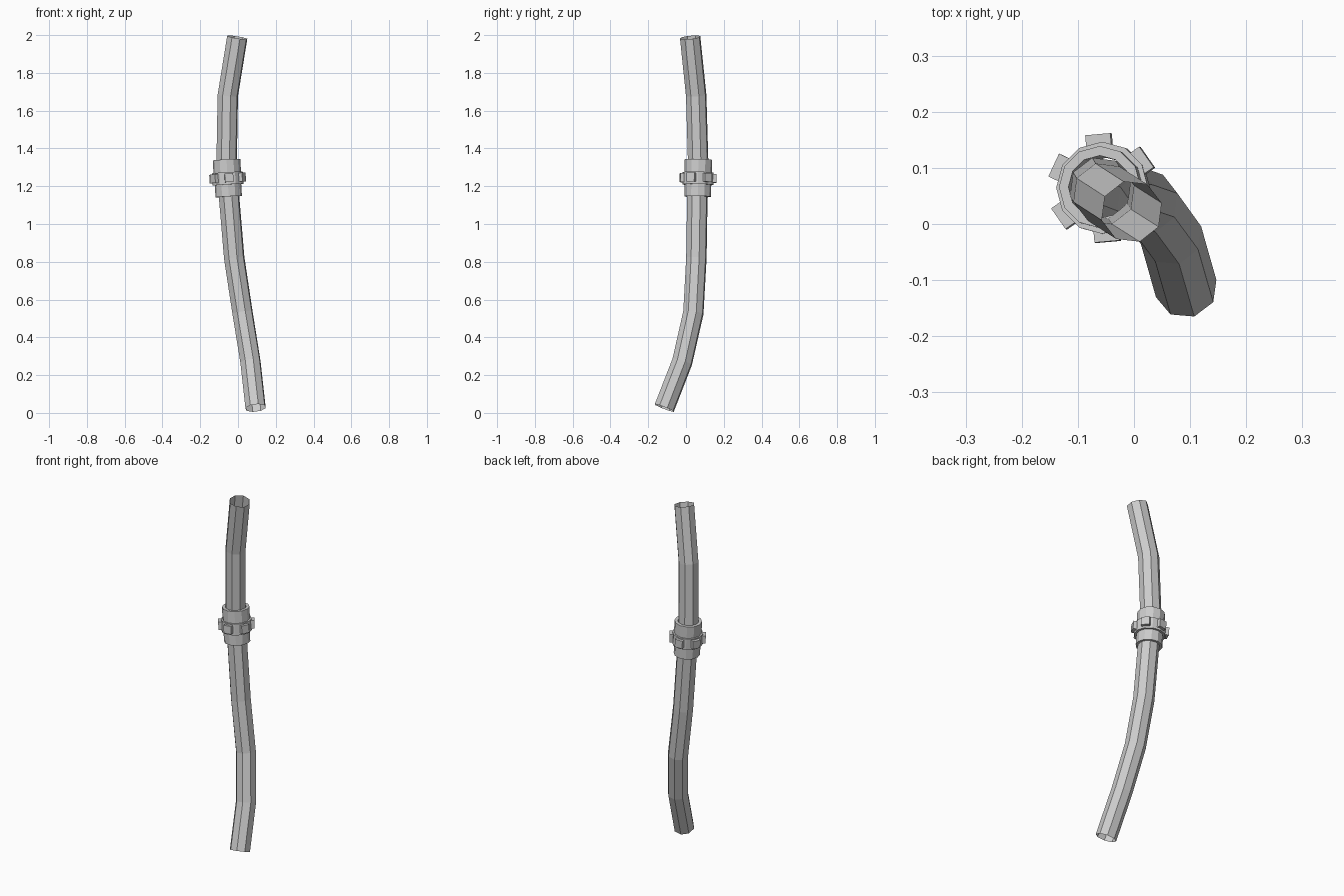
import bpy, bmesh, math
from mathutils import Vector, Matrix

cube = bpy.data.objects.get("Cube")
if cube:
    bpy.data.objects.remove(cube, do_unlink=True)

grey = bpy.data.materials.new("light_grey")
grey.use_nodes = True
colour = (0.6, 0.6, 0.6, 1)
grey.diffuse_color = colour
grey.node_tree.nodes["Principled BSDF"].inputs["Base Color"].default_value = colour


def finish(name, bm):
    mesh = bpy.data.meshes.new(name)
    bm.to_mesh(mesh)
    bm.free()
    mesh.materials.append(grey)
    obj = bpy.data.objects.new(name, mesh)
    bpy.context.collection.objects.link(obj)
    return obj


def bridge(bm, rings, close=False):
    """Join neighbouring vertex rings with quads."""
    n = len(rings[0])
    pairs = list(zip(rings, rings[1:]))
    if close:
        pairs.append((rings[-1], rings[0]))
    for low, high in pairs:
        for i in range(n):
            j = (i + 1) % n
            bm.faces.new((low[i], low[j], high[j], high[i]))


# Bent hose: an open octagonal tube with mitred bends
path = [Vector(p) for p in (
    (0.093, -0.115, 0.026), (0.066, -0.02, 0.27), (0.024, 0.039, 0.53),
    (-0.02, 0.055, 0.82), (-0.052, 0.061, 1.2), (-0.06, 0.064, 1.34),
    (-0.054, 0.054, 1.68), (-0.004, 0.022, 1.988))]
SIDES, RADIUS, TURN = 8, 0.056, math.radians(15)
bm = bmesh.new()
rings = []
for k, centre in enumerate(path):
    before = (centre - path[k - 1]).normalized() if k else None
    after = (path[k + 1] - centre).normalized() if k + 1 < len(path) else None
    axis = ((before or after) + (after or before)).normalized()
    side = Vector((1, 0, 0))
    side = (side - axis * side.dot(axis)).normalized()
    other = axis.cross(side)
    angles = [TURN + math.tau * i / SIDES for i in range(SIDES)]
    rings.append([bm.verts.new(centre + RADIUS * (side * math.cos(a) + other * math.sin(a)))
                  for a in angles])
bridge(bm, rings)
finish("hose", bm)

# Stepped coupling collar, following the lean of the hose
lean = Vector((-0.06, 0.02, 1)).to_track_quat('Z', 'Y').to_matrix().to_4x4()
place = Matrix.Translation((-0.055, 0.064, 1.243)) @ lean
heading = math.atan2((place @ Vector((1, 0, 0)) - place.translation).y,
                     (place @ Vector((1, 0, 0)) - place.translation).x)
place = place @ Matrix.Rotation(-heading, 4, 'Z')
profile = [(0.056, -0.098), (0.07, -0.098), (0.07, -0.035), (0.082, -0.035),
           (0.082, 0.03), (0.073, 0.03), (0.073, 0.098), (0.056, 0.098)]
bm = bmesh.new()
STEPS = 12
rings = [[bm.verts.new((r * math.cos(math.tau * i / STEPS), r * math.sin(math.tau * i / STEPS), z))
          for i in range(STEPS)] for r, z in profile]
bridge(bm, rings, close=True)
finish("coupling_collar", bm).matrix_world = place

# Grip lugs around the middle of the collar
bm = bmesh.new()
for i in range(6):
    spin = Matrix.Rotation(math.radians(35 + 60 * i), 4, 'Z')
    bmesh.ops.create_cube(bm, size=1, matrix=spin @ Matrix.Translation((0.086, 0, 0))
                          @ Matrix.Diagonal((0.02, 0.045, 0.046, 1)))
finish("grip_lugs", bm).matrix_world = place
